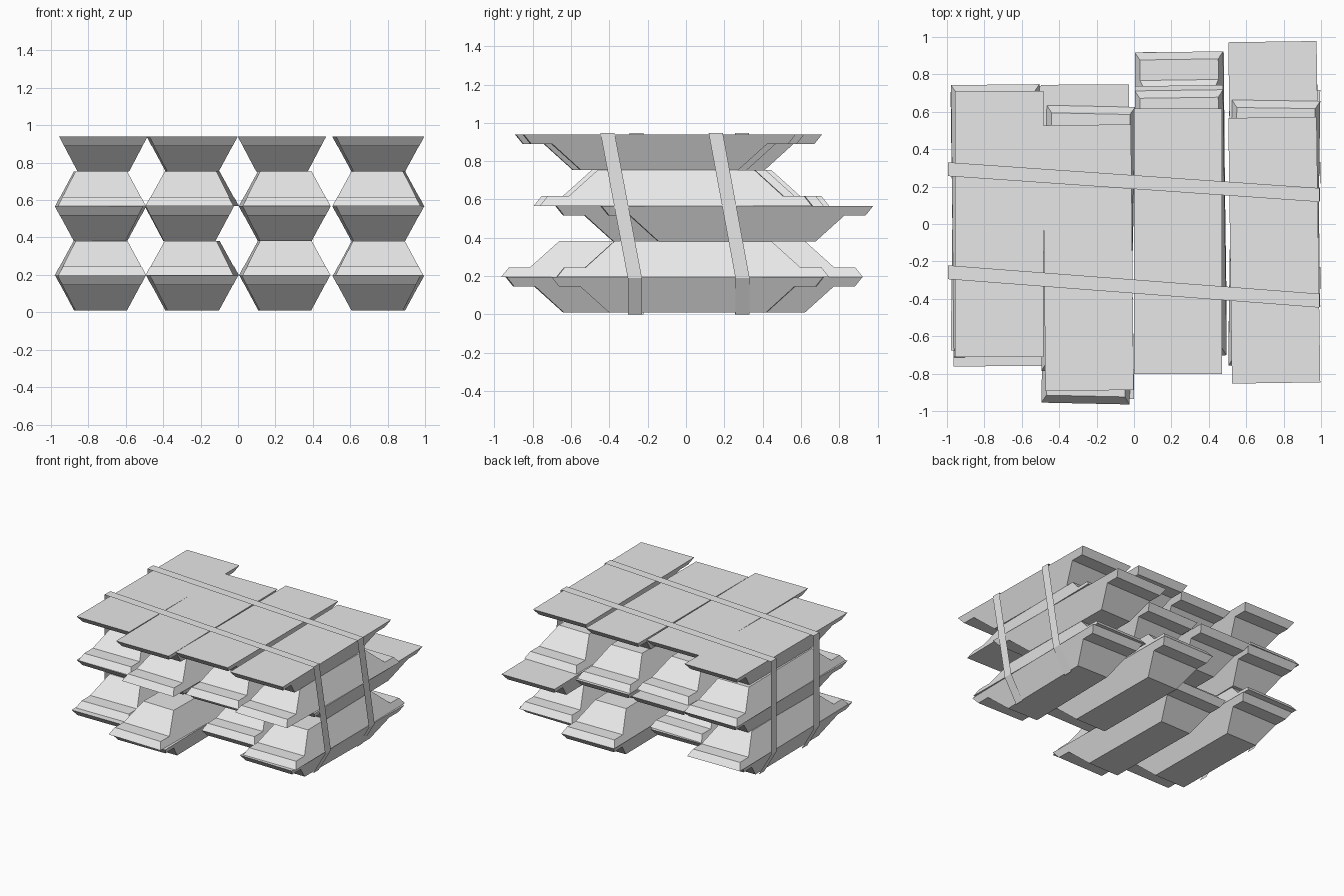
import bpy, bmesh, math

if "Cube" in bpy.data.objects:
    bpy.data.objects.remove(bpy.data.objects["Cube"])

metal = bpy.data.materials.new("light_grey_metal")
metal.diffuse_color = (0.8, 0.8, 0.8, 1)
metal.use_nodes = True
metal.node_tree.nodes["Principled BSDF"].inputs["Base Color"].default_value = metal.diffuse_color


def make_object(name, bm):
    mesh = bpy.data.meshes.new(name)
    bm.to_mesh(mesh)
    bm.free()
    mesh.materials.append(metal)
    obj = bpy.data.objects.new(name, mesh)
    bpy.context.collection.objects.link(obj)
    return obj


# Ingot: rectangular rings lofted from the wide face (h = 0) to the narrow face
H = 0.186
RINGS = [(0.71, 0.0), (0.67, 0.05), (0.56, 0.05), (0.41, H)]  # half length, height


def ingot(name, x, y, z_wide, direction, angle):
    bm = bmesh.new()
    rings = []
    for half_len, h in RINGS:
        half_w = 0.236 - 0.098 * h / H
        rings.append([bm.verts.new((sx * half_w, sy * half_len, h * direction))
                      for sx, sy in ((-1, -1), (1, -1), (1, 1), (-1, 1))])
    for a, b in zip(rings, rings[1:]):
        for i in range(4):
            j = (i + 1) % 4
            bm.faces.new((a[i], a[j], b[j], b[i]))
    bm.faces.new(rings[0])
    bm.faces.new(rings[-1])
    bmesh.ops.recalc_face_normals(bm, faces=bm.faces)
    obj = make_object(name, bm)
    obj.location = (x, y, z_wide)
    obj.rotation_euler.z = math.radians(angle)


# Stack: per layer the wide-face height, direction of taper, and (x, y, angle) per ingot
LAYERS = [
    (0.196, -1, [(-0.735, -0.05, 0.5), (-0.245, -0.23, 0.8), (0.25, 0.21, 0.5), (0.75, 0.01, -0.8)]),
    (0.196, 1, [(-0.735, 0.0, 0.8), (-0.245, -0.25, -1.2), (0.25, 0.21, 0.8), (0.75, 0.035, 0.5)]),
    (0.567, -1, [(-0.735, 0.03, -0.7), (-0.26, 0.035, 0.2), (0.25, 0.03, 0.8), (0.75, 0.265, 0.8)]),
    (0.567, 1, [(-0.735, 0.035, 0.6), (-0.245, -0.08, -1.2), (0.25, 0.005, 0.8), (0.75, -0.05, -0.8)]),
    (0.939, -1, [(-0.72, 0.0, 0.0), (-0.245, -0.18, 0.6), (0.235, -0.093, 0.0), (0.75, -0.14, 0.8)]),
]
for n, (z, direction, row) in enumerate(LAYERS, 1):
    for c, (x, y, angle) in enumerate(row, 1):
        ingot(f"ingot_layer{n}_{c}", x, y, z, direction, angle)


# Straps: thin flat ribbons over the top and down both sides
def strap(name, y_left, y_right_top, y_right_low):
    path = [(-0.885, y_left, 0.0), (-0.995, y_left, 0.19), (-0.995, y_left, 0.948),
            (0.993, y_right_top, 0.948), (0.997, y_right_low, 0.19), (0.887, y_right_low, 0.0)]
    bm = bmesh.new()
    pairs = [[bm.verts.new((x, y + s * 0.037, z)) for s in (-1, 1)] for x, y, z in path]
    for a, b in zip(pairs, pairs[1:]):
        bm.faces.new((a[0], b[0], b[1], a[1]))
    for f in bm.faces:
        f.normal_update()
    make_object(name, bm)


strap("strap_back", 0.293, 0.155, 0.295)
strap("strap_front", -0.258, -0.41, -0.267)
